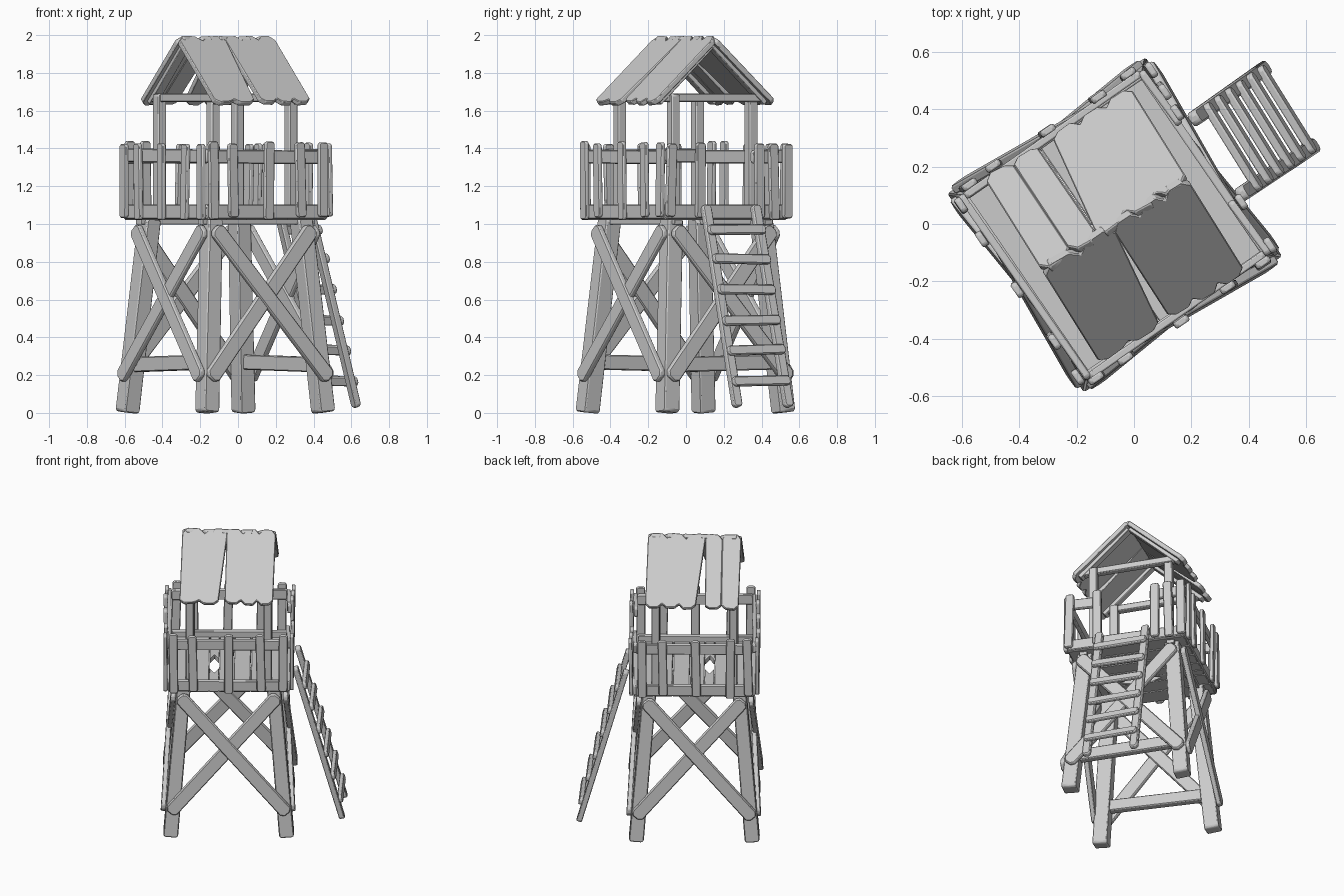
import bpy, bmesh, math, random
from mathutils import Vector, Matrix

if "Cube" in bpy.data.objects:
    bpy.data.objects.remove(bpy.data.objects["Cube"])

random.seed(4)
wood = bpy.data.materials.new("grey_wood")
wood.diffuse_color = (0.6, 0.6, 0.6, 1)
wood.use_nodes = True
wood.node_tree.nodes["Principled BSDF"].inputs["Base Color"].default_value = wood.diffuse_color

# the tower stands turned about z; parts are laid out in (u, v, z)
def frame(deg):
    return Matrix.Translation((-0.067, -0.003, 0)) @ Matrix.Rotation(math.radians(deg), 4, 'Z')
TOWER, TOP = frame(34.5), frame(32)

def prism(name, outline, mat, thick, bevel=0.006):
    """Extrude a 2D outline by thick (centred) and place it with mat."""
    bm = bmesh.new()
    low = [bm.verts.new(mat @ Vector((x, y, -thick / 2))) for x, y in outline]
    high = [bm.verts.new(mat @ Vector((x, y, thick / 2))) for x, y in outline]
    n = len(outline)
    bm.faces.new(low[::-1])
    bm.faces.new(high)
    for i in range(n):
        bm.faces.new((low[i], low[(i + 1) % n], high[(i + 1) % n], high[i]))
    bmesh.ops.recalc_face_normals(bm, faces=bm.faces[:])
    me = bpy.data.meshes.new(name)
    bm.to_mesh(me)
    bm.free()
    me.materials.append(wood)
    ob = bpy.data.objects.new(name, me)
    bpy.context.collection.objects.link(ob)
    if bevel:
        b = ob.modifiers.new("worn_edges", 'BEVEL')
        b.width, b.segments, b.limit_method = bevel, 1, 'ANGLE'
    bpy.ops.object.select_all(action='DESELECT')
    ob.select_set(True)
    bpy.context.view_layer.objects.active = ob
    bpy.ops.object.shade_smooth_by_angle(angle=math.radians(35))
    return ob

def board(name, p0, p1, width, thick, out, base=TOWER, chamfer=0.25, taper=1.0):
    """Plank from p0 to p1 with its flat side facing out."""
    p0, p1 = Vector(p0), Vector(p1)
    y = p1 - p0
    L = y.length
    y.normalize()
    x = y.cross(Vector(out)).normalized()
    z = x.cross(y)
    m = Matrix((x, y, z)).transposed().to_4x4()
    m.translation = p0
    w0, w1 = width / 2, width / 2 * taper
    c = width * chamfer
    outline = [(-w0 + c, 0), (w0 - c, 0), (w0, c), (w1, L - c),
               (w1 - c, L), (-w1 + c, L), (-w1, L - c), (-w0, c)]
    return prism(name, outline, base @ m, thick, min(0.006, thick * 0.2))

def side(k):
    """Map (along, outward, z) onto tower side k: 0 = -v, 1 = +u, 2 = +v, 3 = -u."""
    r = Matrix.Rotation(math.radians(90 * k), 3, 'Z')
    return lambda s, o, z: r @ Vector((s, -o, z))

def j(a):
    return random.uniform(-a, a)

# legs, splayed outward
for a in (-1, 1):
    for b in (-1, 1):
        board("leg", (a * .373, b * .373, .002), (a * .288, b * .288, 1.03),
              .096, .096, (0, b, 0), chamfer=.12, taper=.92)
        board("roof_post", (a * .25, b * .25, 1.03), (a * .25, b * .25, 1.69),
              .054, .054, (0, b, 0), chamfer=.15)

for k in range(4):
    P = side(k)
    out = P(0, 1, .06)
    across = k in (0, 2)
    # crossed braces on the outer leg faces
    board("brace", P(-.378, .412, .18), P(.315, .355, .98), .088, .032, out)
    board("brace", P(.378, .420, .18), P(-.315, .363, .98), .088, .032, out)
    # low tie beam on two sides
    if not across:
        board("tie_beam", P(-.36, .35, .255), P(.36, .35, .27), .08, .05, P(0, 1, 0), chamfer=.1)
    # deck rim
    h = .375 if across else .39
    board("deck_rim", P(-h, .378, 1.065), P(h, .378, 1.065), .075, .03, P(0, 1, 0), chamfer=.1)
    # hand rail, open where the ladder arrives
    for s0, s1 in ([(-h, -.16), (.16, h)] if k == 1 else [(-h, h)]):
        board("hand_rail", P(s0, .385, 1.36 + j(.008)), P(s1, .378, 1.36 + j(.008)),
              .072, .026, P(0, 1, 0), chamfer=.15)
    # fence slats
    spots = {0: (-.35, -.23, .005, .205, .345), 1: (-.37, -.19, .2, .29, .375),
             2: (-.335, -.2, .01, .23, .345)}
    for s in spots.get(k, (-.365, -.22, 0, .21, .37)):
        board("fence_slat", P(s + j(.008), .405, 1.03 + j(.01)),
              P(s + j(.008), .405 + j(.006), 1.43 + j(.01)), .058, .024, P(0, 1, 0), chamfer=.18)

# floor planks with one worn gap
edges = [-.385, -.25, -.125, -.065, .03, .14, .26, .385]
for i, (e0, e1) in enumerate(zip(edges, edges[1:])):
    if i == 2:
        continue
    w = .385
    outline = [(e0 + .002, -w), (e1 - .002, -w), (e1 - .002, w), (e0 + .002, w)]
    prism("floor_plank", outline, TOWER @ Matrix.Translation((0, 0, 1.04)), .04, .004)
# broken plank with pointed stumps
for v0, v1 in ((-.385, -.17), (.385, .11)):
    tip = v1 + math.copysign(.07, v1 - v0)
    prism("broken_plank", [(-.125, v0), (-.065, v0), (-.065, tip), (-.095, v1), (-.125, tip)],
          TOWER @ Matrix.Translation((0, 0, 1.04)), .04, .004)
# floor joists
for v in (-.29, .29):
    board("floor_joist", (-.36, v, 1.012), (.36, v, 1.012), .03, .05, (0, 1, 0), chamfer=.1)

# ladder
lean = Vector((1.06, 0, .30)).normalized()
for s in (-.155, .155):
    board("ladder_rail", (.735, s * 1.03 + .025, .03), (.43, s + .012, 1.1), .054, .036, lean, TOP)
for i in range(6):
    z = .172 + .16 * i
    u = .735 - (z - .03) * .285 + .026
    c = .025 - .013 * z
    board("ladder_rung", (u, c - .178, z + j(.006)), (u, c + .178, z + j(.006)), .052, .028, lean, TOP)

# gable frames
for u in (-.25, .25):
    board("gable_tie", (u, -.315, 1.668), (u, .315, 1.668), .045, .045, (1, 0, 0), TOP, chamfer=.15)
    for b in (-1, 1):
        board("rafter", (u, b * .335, 1.645), (u, b * .01, 1.945), .04, .05, (1, 0, 0), TOP, chamfer=.1)

# roof boards: u limits at the ridge, then at the eave
slopes = {-1: [(-.3, -.01, -.3, -.05), (-.015, .3, -.01, .3)],
          1: [(-.3, -.178, -.3, -.188), (-.18, -.07, -.188, -.085), (-.07, .3, -.025, .3)]}
for b, boards in slopes.items():
    eave, ridge = Vector((0, b * .375, 1.637)), Vector((0, -b * .012, 1.985))
    y = (ridge - eave).normalized()
    L = (ridge - eave).length
    x = Vector((1, 0, 0))
    m = Matrix((x, y, x.cross(y))).transposed().to_4x4()
    m.translation = eave
    for t0, t1, e0, e1 in boards:
        n = max(1, round((e1 - e0) / .11))
        low, high = [], []
        for i in range(n):
            # each board end is a chipped tooth
            for f, chip in ((.0, .024), (.25, .0), (.75, .0), (1, .024)):
                if f == 1 and i < n - 1:
                    continue
                q = (i + f) / n
                low.append((e0 + (e1 - e0) * q, chip + j(.005)))
                high.append((t0 + (t1 - t0) * q, L - chip * 1.4 + j(.004)))
        prism("roof_board", low + high[::-1], TOP @ m, .03, .004)
